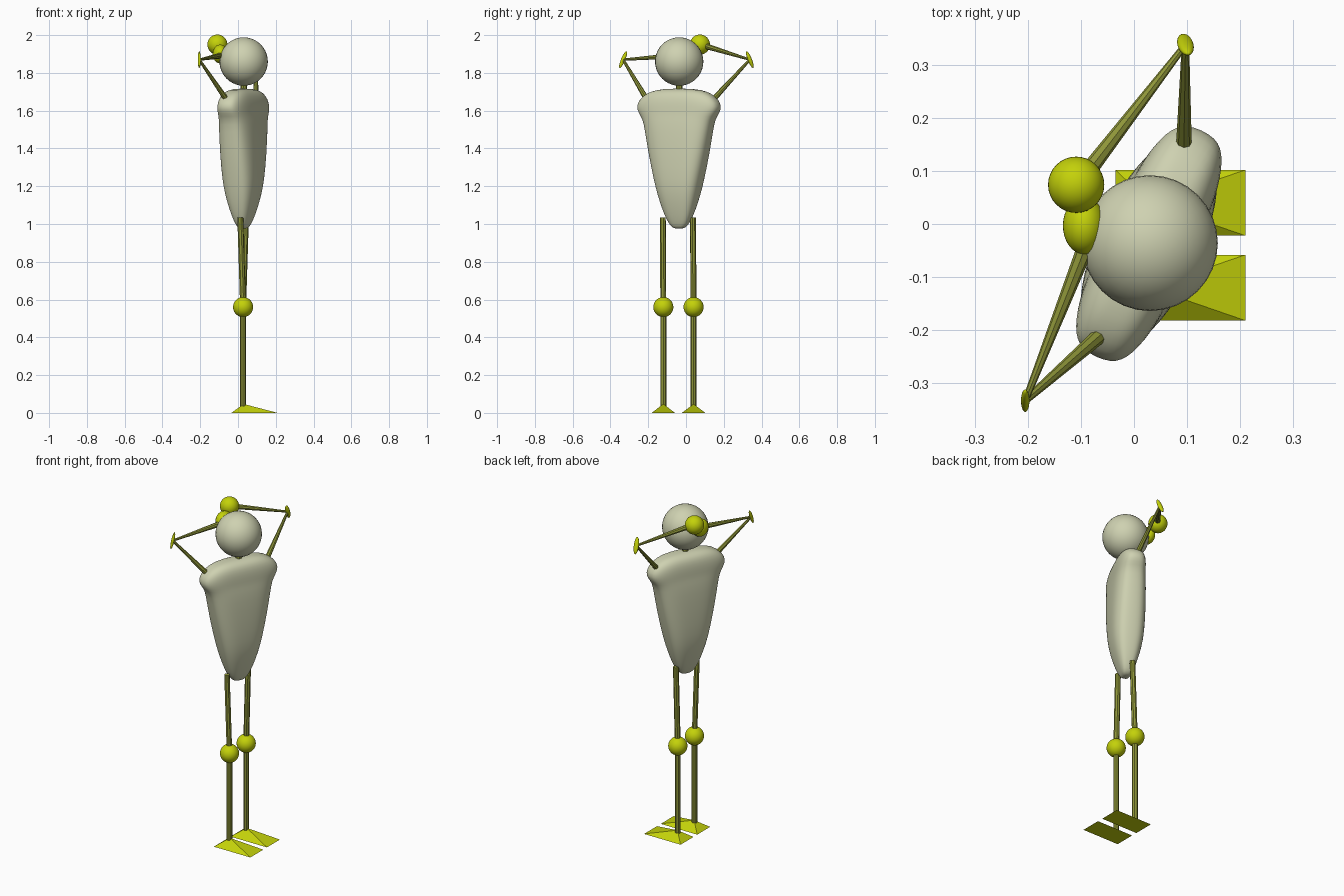
import bpy, bmesh, math
from mathutils import Vector

if "Cube" in bpy.data.objects:
    bpy.data.objects.remove(bpy.data.objects["Cube"], do_unlink=True)


def material(name, rgb):
    m = bpy.data.materials.new(name)
    m.use_nodes = True
    m.diffuse_color = (*rgb, 1)
    m.node_tree.nodes["Principled BSDF"].inputs["Base Color"].default_value = (*rgb, 1)
    return m


STONE = material("pale stone", (0.62, 0.64, 0.44))
YELLOW = material("acid yellow", (0.55, 0.64, 0.003))
OLIVE = material("olive", (0.27, 0.30, 0.04))


def add_object(name, bm, mat, smooth=False):
    bmesh.ops.recalc_face_normals(bm, faces=bm.faces)
    mesh = bpy.data.meshes.new(name)
    bm.to_mesh(mesh)
    bm.free()
    mesh.materials.append(mat)
    for p in mesh.polygons:
        p.use_smooth = smooth
    ob = bpy.data.objects.new(name, mesh)
    bpy.context.collection.objects.link(ob)
    return ob


def ball(name, loc, radii, mat, axis=(0, 0, 1)):
    """Ellipsoid whose local z points along axis."""
    bm = bmesh.new()
    bmesh.ops.create_uvsphere(bm, u_segments=32, v_segments=20, radius=1)
    bmesh.ops.scale(bm, vec=radii, verts=bm.verts)
    ob = add_object(name, bm, mat, True)
    ob.location = loc
    ob.rotation_mode = 'QUATERNION'
    tilt = Vector((0, 0, 1)).rotation_difference(Vector(axis))
    ob.rotation_quaternion = tilt
    return ob


def rod(name, a, b, ra, rb):
    """Eight-sided tapered rod from a to b."""
    a, b = Vector(a), Vector(b)
    bm = bmesh.new()
    bmesh.ops.create_cone(bm, cap_ends=True, segments=8, radius1=ra, radius2=rb,
                          depth=(b - a).length)
    ob = add_object(name, bm, OLIVE)
    ob.location = (a + b) / 2
    ob.rotation_mode = 'QUATERNION'
    ob.rotation_quaternion = (b - a).to_track_quat('Z', 'Y')
    return ob


# Torso: superellipse rings (height, half length, half thickness), turned about z
RINGS = [(0.975, 0.02, 0.014), (0.985, 0.042, 0.027), (1.02, 0.065, 0.042),
         (1.075, 0.087, 0.06), (1.15, 0.111, 0.08), (1.235, 0.133, 0.092),
         (1.37, 0.164, 0.095), (1.50, 0.188, 0.092), (1.555, 0.202, 0.086),
         (1.585, 0.226, 0.082), (1.62, 0.242, 0.081), (1.66, 0.224, 0.077),
         (1.692, 0.182, 0.066), (1.71, 0.13, 0.046), (1.717, 0.05, 0.018)]
SEG = 28
bm = bmesh.new()
loops = []
for z, length, thick in RINGS:
    loop = []
    for i in range(SEG):
        t = 2 * math.pi * i / SEG
        c, s = math.cos(t), math.sin(t)
        x = length * math.copysign(abs(c) ** (2 / 3), c)
        y = thick * math.copysign(abs(s) ** (2 / 3), s)
        loop.append(bm.verts.new((x, y, z)))
    loops.append(loop)
for lo, hi in zip(loops, loops[1:]):
    for i in range(SEG):
        j = (i + 1) % SEG
        bm.faces.new((lo[i], lo[j], hi[j], hi[i]))
bm.faces.new(loops[0])
bm.faces.new(loops[-1])
torso = add_object("torso", bm, STONE, True)
torso.location = (0.028, -0.037, 0)
torso.rotation_euler.z = math.radians(65)
torso.modifiers.new("Smooth", 'SUBSURF').levels = 1

# Head and neck
ball("head", (0.03, -0.036, 1.86), (0.128, 0.128, 0.128), STONE)
rod("neck", (0.03, -0.036, 1.69), (0.03, -0.036, 1.77), 0.017, 0.017)

# Legs: knee ball, two rods and a wedge-shaped pyramid foot
for side, y, hip_x in (("right", -0.12, 0.012), ("left", 0.04, 0.042)):
    knee = (0.027, y, 0.56)
    ball(side + "_knee", knee, (0.053, 0.053, 0.053), YELLOW)
    rod(side + "_shin", (0.027, y, 0.03), knee, 0.016, 0.016)
    rod(side + "_thigh", knee, (hip_x, y - 0.003, 1.035), 0.016, 0.016)
    bm = bmesh.new()
    base = [bm.verts.new((px, y + dy, 0)) for px, dy in
            ((-0.035, -0.062), (0.21, -0.062), (0.21, 0.062), (-0.035, 0.062))]
    apex = bm.verts.new((0.03, y, 0.047))
    bm.faces.new(base)
    for i in range(4):
        bm.faces.new((base[i], base[(i + 1) % 4], apex))
    add_object(side + "_foot", bm, YELLOW)

# Arms: raised, with slim elbows and the hands meeting behind the head
ARMS = [
    ("right", (-0.062, -0.208, 1.66), (-0.205, -0.333, 1.87), (-0.09, -0.04, 1.892),
     (-0.094, -0.003, 1.90), (0.04, 0.054, 0.05), (0.008, 0.011, 0.048), (0.0, 0.019, 0.045)),
    ("left", (0.094, 0.145, 1.66), (0.097, 0.338, 1.87), (-0.09, 0.095, 1.945),
     (-0.109, 0.074, 1.95), (0.053, 0.053, 0.053), (0.015, 0.011, 0.048), (0.005, -0.018, 0.045)),
]
for side, shoulder, elbow, wrist, hand, hand_r, elbow_r, axis in ARMS:
    rod(side + "_upper_arm", shoulder, elbow, 0.015, 0.007)
    rod(side + "_forearm", elbow, wrist, 0.006, 0.016)
    ball(side + "_elbow", elbow, elbow_r, YELLOW, axis)
    ball(side + "_hand", hand, hand_r, YELLOW)
